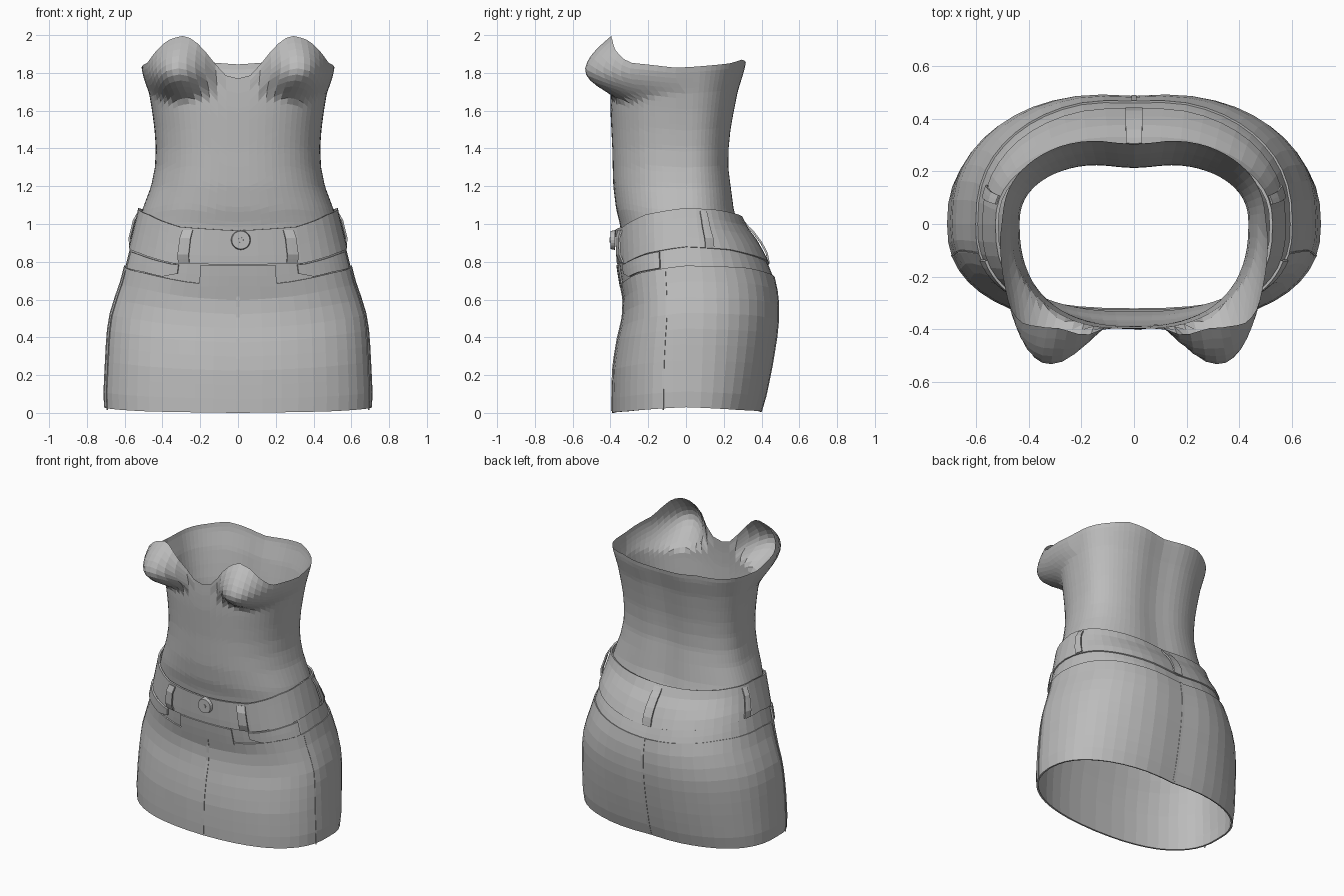
import bpy, bmesh, math
from math import sin, cos, radians, degrees, asin, exp, pi

cube = bpy.data.objects.get("Cube")
if cube:
    bpy.data.objects.remove(cube)

grey = bpy.data.materials.new("mid grey")
grey.use_nodes = True
GREY = (0.5, 0.5, 0.5, 1)
grey.diffuse_color = GREY
grey.node_tree.nodes["Principled BSDF"].inputs["Base Color"].default_value = GREY

POWER = 2.4  # squareness of the cross-section


def keyed(keys, t):
    """Linear interpolation through (position, value...) keys."""
    if t <= keys[0][0]:
        return keys[0][1:]
    for a, b in zip(keys, keys[1:]):
        if t <= b[0]:
            f = (t - a[0]) / (b[0] - a[0])
            return tuple(p + (q - p) * f for p, q in zip(a[1:], b[1:]))
    return keys[-1][1:]


# Height, half width, front depth, back depth
TORSO = [(0.85, .54, .33, .36), (1.0, .53, .35, .285), (1.08, .505, .37, .265),
         (1.2, .46, .385, .25), (1.3, .44, .388, .238), (1.4, .435, .39, .24),
         (1.5, .442, .395, .25), (1.6, .455, .40, .268), (1.7, .472, .40, .288),
         (1.82, .50, .395, .325), (1.88, .505, .39, .335)]
SKIRT = [(0, .70, .385, .40), (.1, .705, .385, .43), (.25, .698, .38, .46),
         (.4, .69, .355, .485), (.5, .68, .33, .495), (.6, .65, .325, .495),
         (.7, .615, .345, .48), (.8, .59, .36, .44), (.9, .565, .365, .39),
         (1.0, .54, .37, .315), (1.08, .52, .375, .285)]

# Height of each edge around the body, from front (0) to back (180)
NECKLINE = [(0, 1.77), (6, 1.79), (11, 1.86), (17, 1.94), (24, 1.985), (31, 2.0),
            (42, 1.975), (54, 1.91), (63, 1.86), (90, 1.83), (130, 1.85),
            (150, 1.87), (180, 1.845)]
BAND_TOP = [(0, .965), (30, .985), (60, 1.05), (90, 1.085), (120, 1.075), (180, 1.03)]
BAND_LOW = [(0, .785), (30, .79), (60, .845), (90, .88), (120, .865), (180, .785)]
YOKE_LOW = [(0, .67), (20, .69), (50, .74), (90, .78), (130, .77), (180, .71)]
HEM = [(0, 0), (40, .008), (90, .03), (130, .015), (180, .005)]


def edge(keys, phi):
    return keyed(keys, degrees(abs((phi + pi) % (2 * pi) - pi)))[0]


def surface(table, phi, z, off=0.0, groove=0.015):
    w, f, b = keyed(table, z)
    s, c = sin(phi), cos(phi)
    e = 2 / POWER
    x = math.copysign(abs(s) ** e, s) * (w + off)
    y = -math.copysign(abs(c) ** e, c) * ((f if c > 0 else b) + off)
    if c < 0:
        y -= groove * exp(-(x / .13) ** 2)
    return x, y, z


def torso_point(phi, z):
    x, y, z = surface(TORSO, phi, z, 0, .025)
    if y < 0:  # bust cups
        d = math.hypot(abs(x) - .325, (z - 1.825) * (1.25 if z < 1.82 else 1.0)) / .225
        if d < 1:
            h = (1 - d * d) ** 1.4
            y -= .195 * h
            x += math.copysign(.035 * h, x)
            z -= .01 * h
    return x, y, z


def skirt_point(off):
    return lambda phi, z: surface(SKIRT, phi, z, off)


def grid(name, point, cols, rows, closed=False, thick=0.0):
    """Sheet of quads; point(u, v) with u, v in 0..1."""
    bm = bmesh.new()
    n = cols if closed else cols + 1
    vs = [[bm.verts.new(point(i / cols, j / rows)) for i in range(n)]
          for j in range(rows + 1)]
    for j in range(rows):
        for i in range(cols):
            k = (i + 1) % n
            bm.faces.new((vs[j][i], vs[j][k], vs[j + 1][k], vs[j + 1][i]))
    return finish(name, bm, thick)


def finish(name, bm, thick=0.0):
    me = bpy.data.meshes.new(name)
    bm.to_mesh(me)
    bm.free()
    me.materials.append(grey)
    ob = bpy.data.objects.new(name, me)
    bpy.context.collection.objects.link(ob)
    if thick:
        m = ob.modifiers.new("thickness", 'SOLIDIFY')
        m.thickness = thick
        m.offset = -1
    return ob


def tube(name, point, low, high, cols, rows, thick=0.0):
    def at(u, v):
        phi = u * 2 * pi
        a, b = low(phi), high(phi)
        return point(phi, a + (b - a) * v)
    return grid(name, at, cols, rows, True, thick)


def front_angle(x, z):
    w = keyed(SKIRT, z)[0]
    return math.copysign(asin(min(1, abs(x) / w) ** (POWER / 2)), x)


# Main shells
tube("torso", torso_point, lambda p: .88, lambda p: edge(NECKLINE, p), 72, 34)
tube("skirt", skirt_point(.008), lambda p: edge(HEM, p), lambda p: edge(YOKE_LOW, p), 48, 9, .012)
tube("yoke", skirt_point(.0), lambda p: edge(YOKE_LOW, p) - .02,
     lambda p: edge(BAND_LOW, p) + .01, 48, 2, .01)
tube("waistband", skirt_point(.008), lambda p: edge(BAND_LOW, p),
     lambda p: edge(BAND_TOP, p), 48, 4, .012)


def loop(name, phi, half):
    """Belt loop that stands off the waistband and is pinned at both ends."""
    def at(u, v):
        z0, z1 = edge(BAND_LOW, phi) + .005, edge(BAND_TOP, phi) - .012
        off = .014 + .016 * min(1, 4 * v, 4 * (1 - v))
        return surface(SKIRT, phi + (2 * u - 1) * half, z0 + (z1 - z0) * v, off)
    grid(name, at, 2, 8, False, .01)


def seam(name, path, half=.004, off=.011):
    """Narrow stitched strip; path(v) gives angle and height."""
    def at(u, v):
        phi, z = path(v)
        return surface(SKIRT, phi + (2 * u - 1) * half, z, off)
    grid(name, at, 1, 12, False, .004)


for side, s in (("left", 1), ("right", -1)):
    loop("front_loop_" + side, s * front_angle(.27, .9), .055)
    loop("side_loop_" + side, s * radians(104), .055)
    seam("side_seam_" + side, lambda v: (s * radians(76), .015 + .74 * v), .008)

    # Pocket flap with a clipped inner corner
    def flap(u, v):
        t = u if s > 0 else 1 - u
        phi = radians(27 + 45 * t)
        top = edge(BAND_LOW, phi) - .005
        low = edge(YOKE_LOW, phi) + .005 + max(0, .03 * (1 - 5 * t))
        return surface(SKIRT, s * phi, low + (top - low) * v, .016)
    grid("pocket_flap_" + side, flap, 10, 2, False, .012)

loop("back_loop", pi, .03)
seam("front_seam", lambda v: (0, .01 + .66 * v), .006)
seam("back_seam", lambda v: (pi, .015 + .7 * v), .006)

# Fly panel across the front
grid("fly_panel", lambda u, v: surface(SKIRT, front_angle((u - .5) * .4, .7),
     .668 + .115 * v, .012), 8, 2, False, .008)

# Waist button with a raised centre
for name, radius, y, depth in (("button", .052, -.388, .022), ("button_stud", .014, -.398, .012)):
    bm = bmesh.new()
    bmesh.ops.create_cone(bm, cap_ends=True, segments=20, radius1=radius,
                          radius2=radius * .92, depth=depth)
    ob = finish(name, bm)
    ob.rotation_euler = (pi / 2, 0, 0)
    ob.location = (.015, y, .915)
